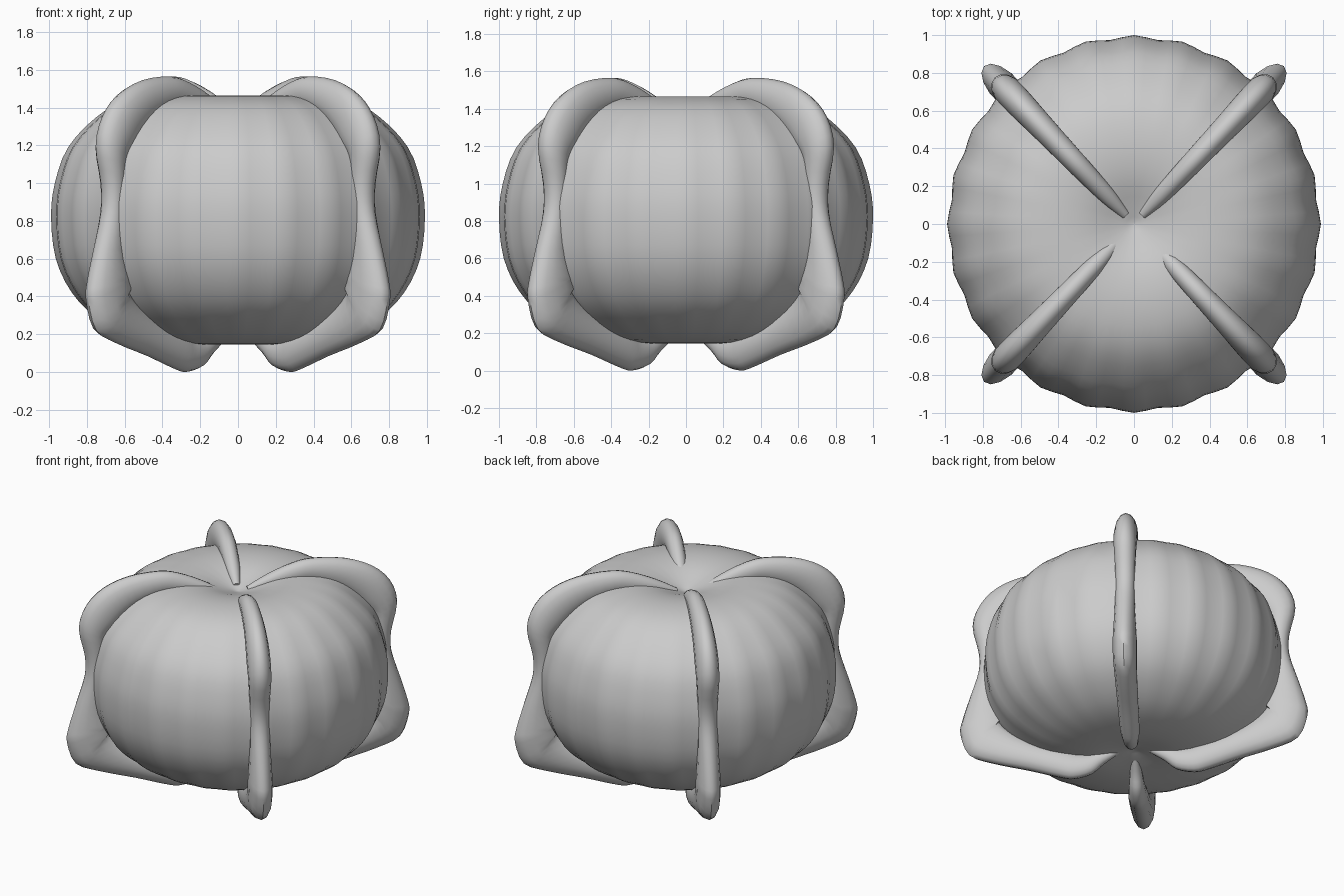
import bpy, bmesh, math
from mathutils import Vector

if "Cube" in bpy.data.objects:
    bpy.data.objects.remove(bpy.data.objects["Cube"])


def spline(pts, sub):
    """Catmull-Rom refinement of a list of tuples."""
    p = [Vector(q) for q in pts]
    p = [2 * p[0] - p[1]] + p + [2 * p[-1] - p[-2]]
    out = []
    for i in range(1, len(p) - 2):
        a, b, c, d = p[i - 1:i + 3]
        for k in range(sub):
            t = k / sub
            out.append(0.5 * (2 * b + (c - a) * t + (2 * a - 5 * b + 4 * c - d) * t * t
                              + (3 * b - a - 3 * c + d) * t ** 3))
    return out + [p[-2]]


def loft(name, rings):
    """Skin closed rings of points and cap both ends."""
    bm = bmesh.new()
    loops = [[bm.verts.new(v) for v in ring] for ring in rings]
    n = len(loops[0])
    for a, b in zip(loops, loops[1:]):
        for i in range(n):
            j = (i + 1) % n
            bm.faces.new((a[i], a[j], b[j], b[i]))
    bm.faces.new(loops[0])
    bm.faces.new(loops[-1])
    bmesh.ops.recalc_face_normals(bm, faces=bm.faces)
    mesh = bpy.data.meshes.new(name)
    bm.to_mesh(mesh)
    bm.free()
    ob = bpy.data.objects.new(name, mesh)
    bpy.context.collection.objects.link(ob)
    bpy.context.view_layer.objects.active = ob
    ob.select_set(True)
    bpy.ops.object.shade_smooth_by_angle(angle=math.radians(50))
    ob.select_set(False)
    return ob


# Squashed round body, dimpled at both poles and softly scalloped
body_profile = [(0.01, 1.37), (0.1, 1.40), (0.25, 1.45), (0.42, 1.465), (0.6, 1.435),
                (0.75, 1.35), (0.9, 1.19), (0.97, 1.0), (0.99, 0.82), (0.965, 0.6),
                (0.88, 0.42), (0.75, 0.29), (0.55, 0.185), (0.3, 0.145), (0.1, 0.17),
                (0.01, 0.19)]
SIDES = 96
rings = []
for r, z in spline(body_profile, 3):
    ring = []
    for i in range(SIDES):
        a = math.tau * i / SIDES
        rr = r * (1 - 0.009 * r * (1 - math.cos(24 * a)))
        ring.append((rr * math.cos(a), 1.01 * rr * math.sin(a), z))
    rings.append(ring)
loft("body", rings)

# Ridge section: outer radius, outer height, half width, depth into the body
ridge_path = [(0.06, 1.40, 0.025, 0.05), (0.2, 1.475, 0.045, 0.09), (0.36, 1.54, 0.055, 0.15),
              (0.5, 1.565, 0.06, 0.17), (0.72, 1.545, 0.068, 0.22), (0.9, 1.475, 0.075, 0.26),
              (1.02, 1.36, 0.078, 0.26), (1.07, 1.2, 0.075, 0.2), (1.03, 1.0, 0.066, 0.14),
              (1.03, 0.85, 0.064, 0.13), (1.09, 0.65, 0.07, 0.2), (1.14, 0.48, 0.078, 0.3),
              (1.15, 0.38, 0.08, 0.34), (1.09, 0.22, 0.08, 0.34), (0.93, 0.15, 0.075, 0.26),
              (0.7, 0.085, 0.07, 0.2), (0.5, 0.02, 0.066, 0.2), (0.4, 0.0, 0.06, 0.19),
              (0.28, 0.03, 0.05, 0.15), (0.2, 0.1, 0.04, 0.1), (0.1, 0.17, 0.025, 0.05)]
path = spline(ridge_path, 3)


def ridge(name, angle, start):
    out = Vector((math.cos(angle), math.sin(angle), 0))
    side = Vector((-out.y, out.x, 0))
    up = Vector((0, 0, 1))
    rings = []
    for i, (r, z, w, d) in enumerate(path):
        t = path[min(i + 1, len(path) - 1)] - path[max(i - 1, 0)]
        t = Vector((t[0], t[1])).normalized()
        # blend the path normal with the direction to the body core
        core = Vector((0.55 * r, 0.8)) - Vector((r, z))
        inward = (Vector((t.y, -t.x)) + core.normalized()).normalized()
        shift = start * max(0, 1 - r) if z > 0.8 else 0
        ring = []
        for k in range(14):
            a = math.tau * k / 14
            depth = d * (1 - math.cos(a)) / 2
            q = Vector((r + shift, z)) + inward * depth
            ring.append(out * q.x + side * (w * math.sin(a)) + up * max(q.y, 0))
        rings.append(ring)
    loft(name, rings)


# Four raised ridges wrapping the body along the diagonals
for name, sx, sy, start in [("ridge_back_right", 1, 1, 0), ("ridge_back_left", -1, 1, 0),
                            ("ridge_front_left", -1, -1, 0.06), ("ridge_front_right", 1, -1, 0.1)]:
    az = math.radians(46.5)
    ridge(name, math.atan2(sy * math.sin(az), sx * math.cos(az)), start)
